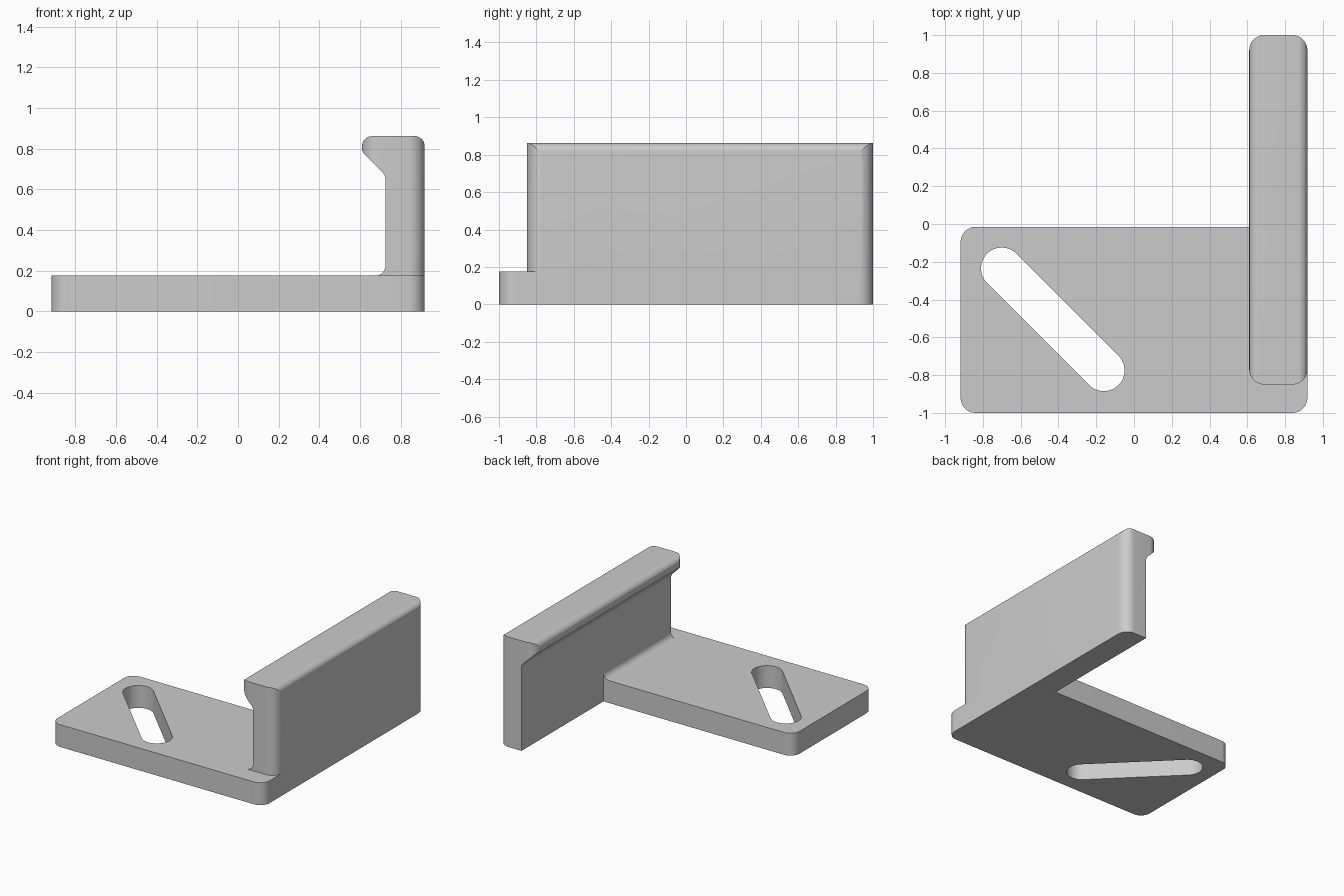
import bpy, bmesh, math
from mathutils import Vector

cube = bpy.data.objects.get("Cube")
if cube:
    bpy.data.objects.remove(cube, do_unlink=True)

grey = bpy.data.materials.new("plain_grey")
grey.use_nodes = True
GREY = (0.6, 0.6, 0.6, 1)
grey.diffuse_color = GREY
grey.node_tree.nodes["Principled BSDF"].inputs["Base Color"].default_value = GREY


def rounded(corners, steps=10):
    """Outline from (x, y, radius) corners, each rounded by its radius."""
    out = []
    n = len(corners)
    for i, (x, y, r) in enumerate(corners):
        p = Vector((x, y))
        if r == 0:
            out.append(p)
            continue
        a = (Vector(corners[i - 1][:2]) - p).normalized()
        b = (Vector(corners[(i + 1) % n][:2]) - p).normalized()
        half = a.angle(b) / 2
        centre = p + (a + b).normalized() * r / math.sin(half)
        u = p + a * r / math.tan(half) - centre
        v = p + b * r / math.tan(half) - centre
        sweep = u.angle(v)
        for k in range(steps + 1):
            t = k / steps
            out.append(centre + (u * math.sin((1 - t) * sweep)
                                 + v * math.sin(t * sweep)) / math.sin(sweep))
    return out


def prism(name, outline, lo, hi, axis="z"):
    """Extrude an outline along z (outline in xy) or y (outline in xz)."""
    place = (lambda p, h: (p.x, p.y, h)) if axis == "z" else (lambda p, h: (p.x, h, p.y))
    bm = bmesh.new()
    low, high = [[bm.verts.new(place(p, h)) for p in outline] for h in (lo, hi)]
    bm.faces.new(low)
    bm.faces.new(high)
    for i in range(len(outline)):
        bm.faces.new((low[i - 1], low[i], high[i], high[i - 1]))
    bmesh.ops.recalc_face_normals(bm, faces=bm.faces)
    mesh = bpy.data.meshes.new(name)
    bm.to_mesh(mesh)
    bm.free()
    mesh.materials.append(grey)
    ob = bpy.data.objects.new(name, mesh)
    bpy.context.collection.objects.link(ob)
    return ob


def combine(target, tool, operation):
    """Apply a boolean and discard the tool."""
    mod = target.modifiers.new(operation.title(), "BOOLEAN")
    mod.operation, mod.object, mod.solver = operation, tool, "EXACT"
    bpy.context.view_layer.objects.active = target
    bpy.ops.object.modifier_apply(modifier=mod.name)
    bpy.data.objects.remove(tool, do_unlink=True)


SIDE, LIP, FACE = 0.918, 0.61, 0.725     # outer wall, lip edge, inner wall face
TOP, FLOOR = 0.862, 0.175                # wall height, plate thickness
FRONT, BACK, PLATE_BACK = -0.85, 1.0, -0.015
R, EDGE = 0.08, 0.05                     # plan corner and edge radii

# Base plate, its hidden corner left square inside the wall
bracket = prism("bracket", rounded([(-SIDE, -1, R), (SIDE, -1, R),
                                    (SIDE, PLATE_BACK, 0), (-SIDE, PLATE_BACK, R)]), 0, FLOOR)

# Diagonal slot with round ends
a, b, radius = Vector((-0.70, -0.235)), Vector((-0.16, -0.775)), 0.11
heading = math.atan2(b.y - a.y, b.x - a.x)
slot = [c + radius * Vector((math.cos(t), math.sin(t)))
        for c, start in ((b, heading - math.pi / 2), (a, heading + math.pi / 2))
        for t in (start + math.pi * k / 24 for k in range(25))]
combine(bracket, prism("slot_cutter", slot, -0.1, 0.4), "DIFFERENCE")

# Hooked wall: side profile trimmed by a rounded plan
wall = prism("hooked_wall", rounded([(FACE, 0, 0), (SIDE, 0, 0), (SIDE, TOP, EDGE),
                                     (LIP, TOP, EDGE), (LIP, 0.785, 0.04),
                                     (FACE, 0.67, EDGE)]), FRONT - 0.1, BACK + 0.1, "y")
plan = rounded([(LIP, FRONT, R), (SIDE, FRONT, R), (SIDE, BACK, R), (LIP, BACK, R)])
combine(wall, prism("plan_trim", plan, -0.1, 1.1), "INTERSECT")

# Fillet where the wall meets the plate
curve = rounded([(FACE - EDGE, FLOOR, 0), (FACE, FLOOR, EDGE - 0.0005), (FACE, FLOOR + EDGE, 0)])
fillet = prism("root_fillet", curve + [Vector((FACE + 0.02, FLOOR + EDGE)),
                                       Vector((FACE + 0.02, FLOOR - 0.02)),
                                       Vector((FACE - EDGE, FLOOR - 0.02))],
               FRONT, PLATE_BACK, "y")
combine(wall, fillet, "UNION")
combine(bracket, wall, "UNION")

# Smooth the rounded corners, keep the hard edges
bpy.ops.object.select_all(action="DESELECT")
bracket.select_set(True)
bpy.context.view_layer.objects.active = bracket
bpy.ops.object.shade_smooth_by_angle(angle=math.radians(25))
